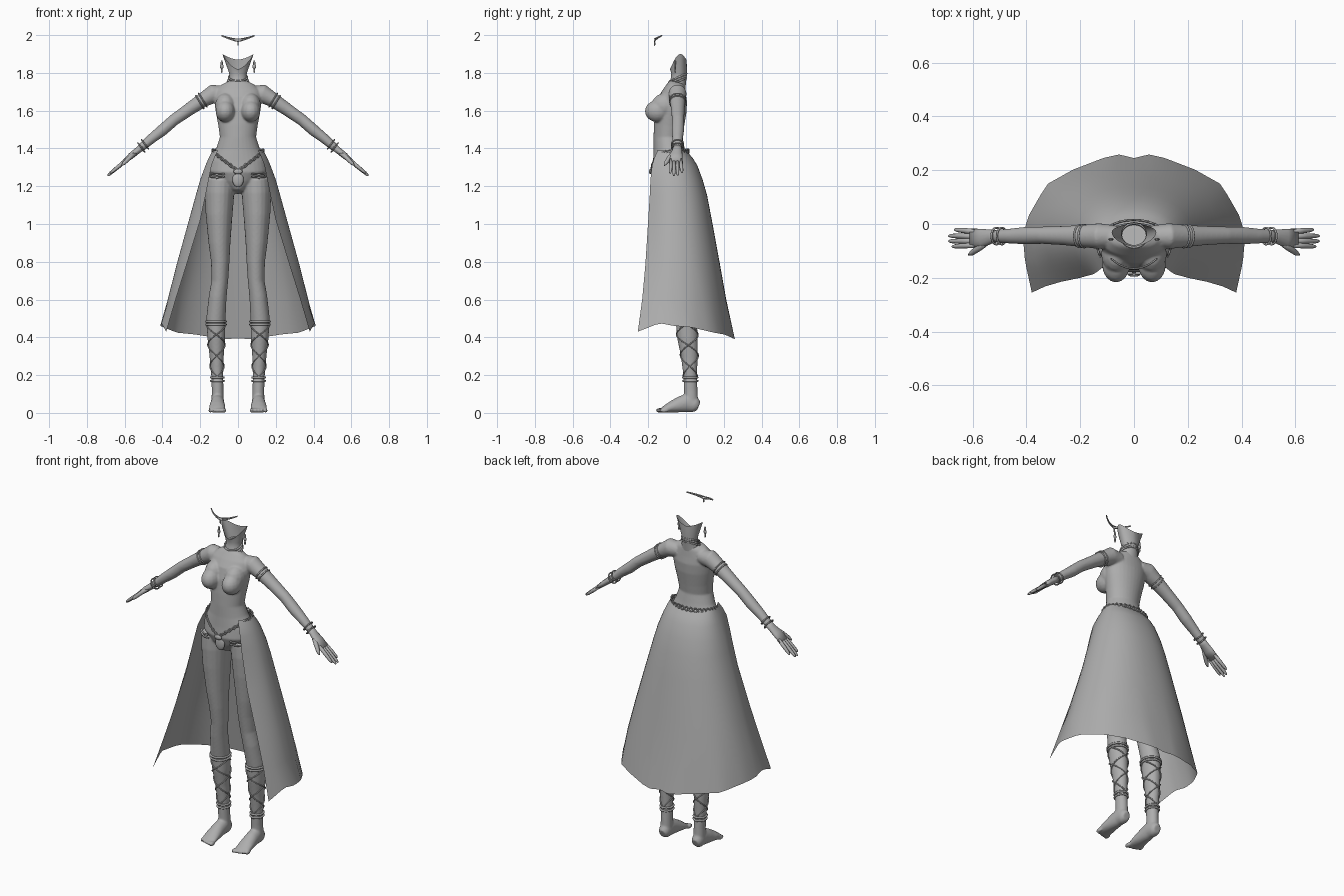
import bpy, bmesh, math
from mathutils import Vector, Matrix

if "Cube" in bpy.data.objects:
    bpy.data.objects.remove(bpy.data.objects["Cube"])

grey = bpy.data.materials.new("plain grey")
grey.diffuse_color = (0.42, 0.42, 0.42, 1)
grey.use_nodes = True
grey.node_tree.nodes["Principled BSDF"].inputs["Base Color"].default_value = grey.diffuse_color
PI = math.pi


def finish(name, bm, closed=True):
    if closed:
        bmesh.ops.recalc_face_normals(bm, faces=bm.faces)
    me = bpy.data.meshes.new(name)
    for f in bm.faces:
        f.smooth = True
    bm.to_mesh(me)
    bm.free()
    me.materials.append(grey)
    ob = bpy.data.objects.new(name, me)
    bpy.context.collection.objects.link(ob)
    return ob


def skin_rows(bm, rows, cyclic=True):
    n = len(rows[0])
    for a, b in zip(rows, rows[1:]):
        for i in range(n if cyclic else n - 1):
            j = (i + 1) % n
            bm.faces.new((a[i], a[j], b[j], b[i]))


def loft(bm, rings, ref=(1, 0, 0), s=1, n=20):
    """Closed tube through rings (x, y, z, radius along ref, other radius), s=-1 mirrors."""
    c = [Vector(r[:3]) for r in rings]
    rows = []
    for i, r in enumerate(rings):
        t = (c[min(i + 1, len(c) - 1)] - c[max(i - 1, 0)]).normalized()
        u = Vector(ref)
        u = (u - t * u.dot(t)).normalized()
        v = t.cross(u)
        row = []
        for k in range(n):
            a = 2 * PI * k / n
            p = c[i] + u * r[3] * math.cos(a) + v * r[4] * math.sin(a)
            row.append(bm.verts.new((p.x * s, p.y, max(p.z, 0))))
        rows.append(row)
    skin_rows(bm, rows)
    bm.faces.new(rows[0])
    bm.faces.new(rows[-1])


def ball(bm, c, r):
    m = Matrix.Translation(c) @ Matrix.Diagonal((*r, 1))
    bmesh.ops.create_uvsphere(bm, u_segments=16, v_segments=10, radius=1, matrix=m)


def tubes(name, paths, r):
    """Round cords; paths are (points, cyclic)."""
    cu = bpy.data.curves.new(name, 'CURVE')
    cu.dimensions = '3D'
    cu.bevel_depth = r
    cu.bevel_resolution = 1
    for pts, cyc in paths:
        sp = cu.splines.new('POLY')
        sp.points.add(len(pts) - 1)
        for p, q in zip(sp.points, pts):
            p.co = (*q, 1)
        sp.use_cyclic_u = cyc
    cu.materials.append(grey)
    bpy.context.collection.objects.link(bpy.data.objects.new(name, cu))


def hoop(c, axis, ru, rv, ref, n=24):
    t = Vector(axis).normalized()
    u = Vector(ref)
    u = (u - t * u.dot(t)).normalized()
    v = t.cross(u)
    return [Vector(c) + u * ru * math.cos(2 * PI * k / n) + v * rv * math.sin(2 * PI * k / n)
            for k in range(n)]


def flip(pts, s):
    return [(p[0] * s, p[1], p[2]) for p in pts]


def lerp_table(tab, z):
    """Linear lookup in rows whose first entry rises."""
    for a, b in zip(tab, tab[1:]):
        if z <= b[0]:
            k = (z - a[0]) / (b[0] - a[0])
            return [p + (q - p) * k for p, q in zip(a, b)]
    return tab[-1]


# body: torso, bust, arms, legs and feet fused into one smooth skin
torso = [(1.17, -.09, .03, .05), (1.22, -.078, .11, .085), (1.28, -.078, .155, .102),
         (1.34, -.085, .145, .09), (1.40, -.09, .115, .082), (1.46, -.095, .096, .077),
         (1.52, -.09, .104, .08), (1.60, -.08, .119, .083), (1.66, -.07, .126, .077),
         (1.70, -.06, .122, .062), (1.735, -.05, .09, .048), (1.75, -.046, .06, .042)]
legs = [(.04, .108, .028, .033, .036), (.12, .108, .025, .031, .036), (.2, .11, .022, .032, .036),
        (.3, .113, .018, .038, .045), (.4, .115, .008, .047, .055), (.5, .117, 0, .051, .056),
        (.62, .107, -.025, .047, .052), (.7, .096, -.035, .044, .053), (.8, .094, -.045, .049, .061),
        (.9, .098, -.05, .058, .073), (1.05, .1, -.055, .071, .089), (1.17, .098, -.055, .079, .1),
        (1.25, .095, -.065, .075, .09)]
arm = [(.07, -.045, 1.69, .04, .04), (.13, -.045, 1.69, .048, .05), (.185, -.045, 1.657, .042, .039),
       (.26, -.043, 1.606, .036, .034), (.34, -.042, 1.55, .032, .031), (.4, -.043, 1.497, .033, .031),
       (.46, -.045, 1.45, .028, .026), (.515, -.045, 1.402, .024, .021)]
foot = [(.108, .067, .035, .022, .025), (.108, .05, .042, .032, .04), (.108, .01, .055, .035, .05),
        (.109, -.03, .045, .038, .043), (.11, -.08, .03, .043, .03), (.11, -.11, .02, .044, .02),
        (.11, -.125, .015, .04, .014)]
bm = bmesh.new()
loft(bm, [(0, y, z, a, b) for z, y, a, b in torso], n=32)
for s in (1, -1):
    loft(bm, [(x, y, z, a, b) for z, x, y, a, b in legs], s=s)
    loft(bm, arm, (0, 1, 0), s)
    loft(bm, foot, s=s)
    ball(bm, (.067 * s, -.15, 1.597), (.052, .068, .058))
    ball(bm, (.066 * s, -.112, 1.625), (.056, .072, .068))
    for i in range(5):
        ball(bm, ((.074 + .0185 * i) * s, -.137 + .005 * i, .013), (.012 - .001 * i, .024, .013))
body = finish("body", bm)
m = body.modifiers.new("fuse", 'REMESH')
m.mode = 'VOXEL'
m.voxel_size = .005
m.use_smooth_shade = True
m = body.modifiers.new("soften", 'SMOOTH')
m.factor = .5
m.iterations = 8

# hands: palm, four fingers, thumb
bm = bmesh.new()
for s in (1, -1):
    loft(bm, [(.505, -.045, 1.41, .023, .02), (.53, -.047, 1.39, .026, .018),
              (.565, -.053, 1.362, .035, .017), (.605, -.053, 1.328, .036, .012)], (0, 1, 0), s, 14)
    for y0, y1, x1, z1 in ((-.029, -.021, .668, 1.272), (-.046, -.044, .69, 1.257),
                           (-.063, -.064, .69, 1.255), (-.078, -.084, .677, 1.268)):
        a, b = Vector((.59, y0, 1.34)), Vector((x1, y1, z1))
        loft(bm, [(*a.lerp(b, k), r, r) for k, r in
                  ((0, .0105), (.5, .010), (.85, .008), (.97, .005), (1, .002))], (0, 1, 0), s, 8)
    loft(bm, [(.54, -.06, 1.38, .014, .013), (.575, -.088, 1.35, .013, .012),
              (.603, -.108, 1.322, .010, .010), (.615, -.115, 1.31, .003, .003)], (0, 1, 0), s, 10)
finish("hands", bm)

# neck: open tube that flares to a jaw with pointed sides
bm = bmesh.new()
rows = []
for z, y, a, b in ((1.70, -.055, .075, .05), (1.74, -.046, .052, .045),
                   (1.775, -.038, .045, .041), (1.80, -.036, .047, .042)):
    rows.append([bm.verts.new((a * math.cos(k * PI / 16), y + b * math.sin(k * PI / 16), z))
                 for k in range(32)])
rim = []
for k in range(32):
    c, q = math.cos(k * PI / 16), math.sin(k * PI / 16)
    side = abs(c) ** 2.5
    zz = 1.90 * side + (1.82 if q < 0 else 1.87) * (1 - side)
    rim.append(bm.verts.new((.083 * c * abs(c) ** .5, -.03 + (.055 if q < 0 else .033) * q, zz)))
rows.append(rim)
skin_rows(bm, rows)
finish("neck", bm, False)

# skirt: thin cloth, open at the front; rows are z, front edge x, front edge y, side x, back y
skirt = [(1.39, .105, -.15, .135, 0), (1.35, .125, -.168, .155, .035), (1.31, .14, -.18, .172, .06),
         (1.235, .155, -.188, .2, .088), (1.15, .172, -.192, .224, .112), (1.02, .2, -.2, .26, .137),
         (.785, .272, -.215, .325, .18), (.6, .33, -.232, .372, .213)]
# hem: position along half the cloth, x, y, z, with uneven points
hem = [(0, .38, -.255, .43), (.2, .405, -.14, .475), (.35, .412, -.06, .46), (.48, .398, .02, .455),
       (.66, .325, .147, .425), (.78, .225, .203, .415), (.93, .07, .262, .39), (1, 0, .245, .395)]
N = 18
bm = bmesh.new()
rows = []
for z, xf, yf, w, b in skirt + [(0, 0, 0, 0, 0)]:
    half = []
    for i in range(N + 1):
        u, ys = i / N, -.07
        if z == 0:
            half.append(tuple(lerp_table(hem, u)[1:]))
            continue
        if u < .4:
            k = u / .4
            x, y = xf + (w - xf) * math.sin(k * PI / 2), yf + (ys - yf) * k
        else:
            t = (u - .4) / .6 * PI / 2
            x, y = w * abs(math.cos(t)) ** .9, ys + (b - ys) * math.sin(t) ** .9
        half.append((x, y, z))
    rows.append([bm.verts.new(p) for p in half + flip(half[-2::-1], -1)])
skin_rows(bm, rows, False)
finish("skirt", bm, False)

# belt: braided cords level at the back, dipping to a V in front
belt = []
for ph in (0, PI):
    pts = []
    for k in range(160):
        t = 2 * PI * k / 160
        x, c = .137 * math.sin(t), math.cos(t)
        dip = .105 * (1 - abs(x) / .137) if c < 0 else 0
        w = (.011 if c > 0 else .007) * math.sin(16 * t + ph)
        pts.append((x, -.075 + (.09 if c > 0 else .11) * c, 1.385 - dip + w))
    belt.append((pts, True))
tubes("belt", belt, .004)
straps = []
for s in (1, -1):
    for dz in (0, .016):
        straps.append((flip([(.07, -.176, 1.25 + dz), (.11, -.163, 1.246 + dz),
                             (.148, -.135, 1.25 + dz)], s), False))
tubes("hip_straps", straps, .005)
bm = bmesh.new()
ball(bm, (0, -.188, 1.278), (.024, .008, .014))
ball(bm, (0, -.168, 1.235), (.03, .012, .04))
finish("belt_clasp", bm)

# leg wraps: crossed cords with bands at ankle and below the knee
wraps, bands = [], []


def on_leg(z, a, s, gap=.002):
    _, x, y, rx, ry = lerp_table(legs, z)
    return ((x + (rx + gap) * math.cos(a)) * s, y + (ry + gap) * math.sin(a), z)


for s in (1, -1):
    for d in (1, -1):
        for start in (-PI / 2, PI / 2):
            wraps.append(([on_leg(.19 + .28 * k / 60, start + d * 2.5 * PI * k / 60, s)
                           for k in range(61)], False))
    for z in (.17, .188, .468, .484):
        bands.append(([on_leg(z, k * PI / 12, s) for k in range(24)], True))
tubes("leg_wraps", wraps, .0035)
tubes("leg_bands", bands, .006)

# arm rings and bracelets
rings = []
for s in (1, -1):
    for x, z, r in ((.186, 1.656, .042), (.202, 1.645, .041), (.492, 1.422, .031), (.512, 1.405, .031)):
        ax = (.8, 0, -.6) if x > .4 else (.85, 0, -.52)
        rings.append((flip(hoop((x, -.045, z), ax, r, r - .001, (0, 1, 0)), s), True))
tubes("arm_rings", rings, .004)

# choker, tilted down to the front
tubes("choker", [(hoop((0, y, z), (0, -.45, 1), r, r, (1, 0, 0)), True)
                 for y, z, r in ((-.05, 1.75, .056), (-.046, 1.763, .051), (-.042, 1.777, .049))], .005)

# small drops: throat pendant, earrings, brow drop
bm = bmesh.new()
ball(bm, (0, -.108, 1.712), (.008, .007, .016))
for s in (1, -1):
    for z, r in ((1.853, .006), (1.835, .010), (1.812, .005)):
        ball(bm, (.086 * s, -.057, z), (r, .005, .013))
ball(bm, (0, -.166, 1.955), (.004, .004, .012))
finish("jewel_drops", bm)

# brow chain floating above the neck, dipping to the middle
chain = []
for dz in (0, .012):
    pts = []
    for i in range(-8, 9):
        k = abs(i) / 8
        pts.append((.086 * i / 8, -.166 + .038 * k ** 2, 1.967 + dz * (1 - k) + .03 * k ** 1.3))
    chain.append((pts, False))
tubes("brow_chain", chain, .0035)
